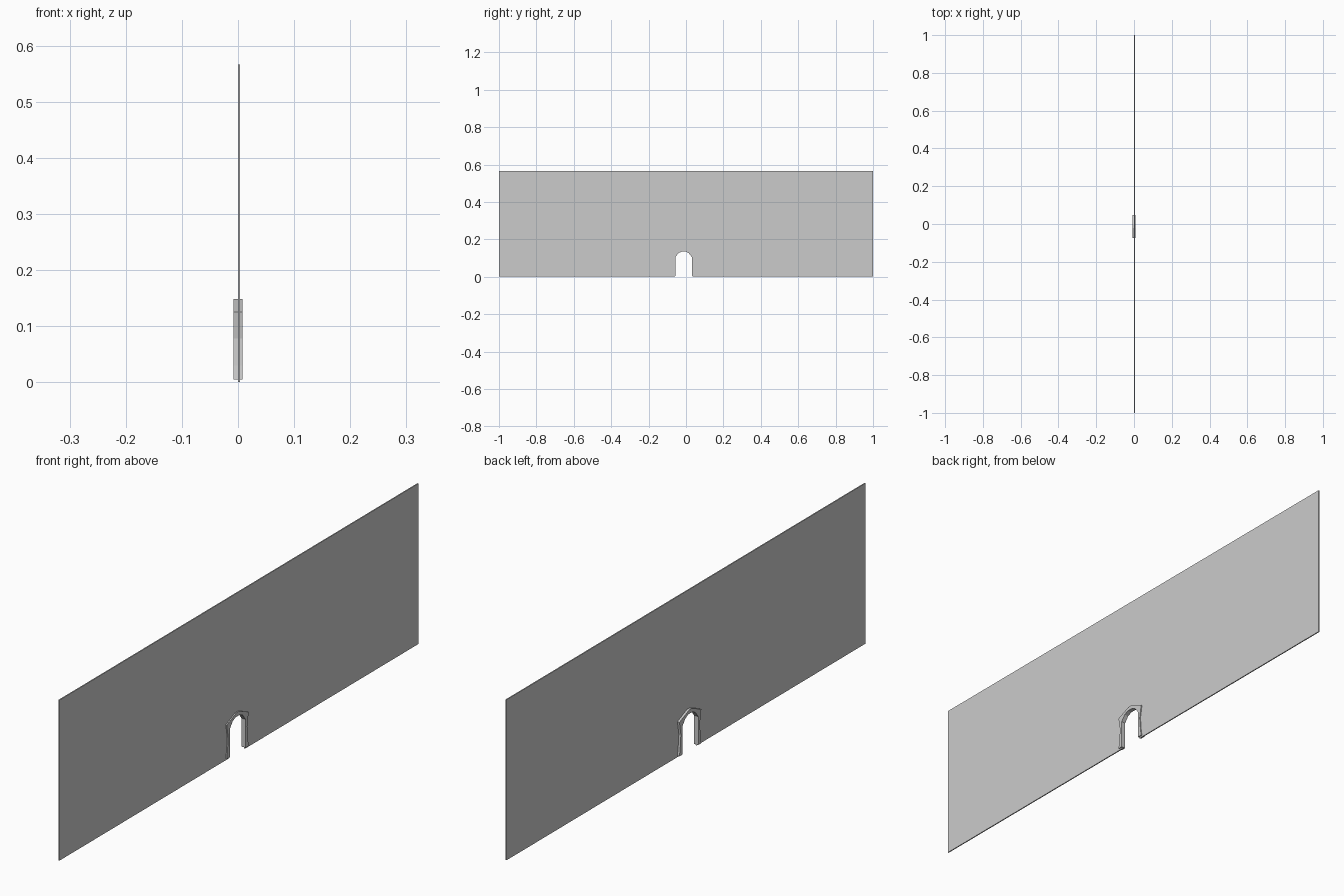
import bpy, bmesh

if "Cube" in bpy.data.objects:
    bpy.data.objects.remove(bpy.data.objects["Cube"])

CENTRE_Y = -0.013   # doorway axis


def mirrored(half):
    """Right half of an open profile (bottom to top) -> full profile, right to left."""
    pts = half + [(-y, z) for y, z in reversed(half) if y > 1e-6]
    return [(CENTRE_Y + y, z) for y, z in pts]


def finish(name, bm):
    bmesh.ops.recalc_face_normals(bm, faces=bm.faces[:])
    mesh = bpy.data.meshes.new(name)
    bm.to_mesh(mesh)
    bm.free()
    ob = bpy.data.objects.new(name, mesh)
    bpy.context.collection.objects.link(ob)
    return ob


def extrude_x(bm, depth):
    """Give flat faces a thickness along x."""
    out = bmesh.ops.extrude_face_region(bm, geom=bm.faces[:])
    verts = [v for v in out["geom"] if isinstance(v, bmesh.types.BMVert)]
    bmesh.ops.translate(bm, verts=verts, vec=(depth, 0, 0))


# Thin wall with an arched doorway cut up from the bottom edge
hole = mirrored([(0.047, 0.0), (0.047, 0.106), (0.030, 0.128), (0.013, 0.137)])
outline = [(-1, 0), (-1, 0.566), (1, 0.566), (1, 0)] + hole
bm = bmesh.new()
bm.faces.new([bm.verts.new((0.0, y, z)) for y, z in outline])
extrude_x(bm, 0.004)
bmesh.ops.triangulate(bm, faces=[f for f in bm.faces if len(f.verts) > 4])
finish("wall", bm)

# Door surround: waisted posts with flared feet and shoulders, gabled top
inner = mirrored([(0.044, 0.005), (0.044, 0.030), (0.044, 0.078),
                  (0.044, 0.105), (0.028, 0.126), (0.011, 0.134)])
outer = mirrored([(0.061, 0.005), (0.057, 0.030), (0.053, 0.078),
                  (0.061, 0.125), (0.033, 0.137), (0.007, 0.148)])
bm = bmesh.new()
vi = [bm.verts.new((-0.008, y, z)) for y, z in inner]
vo = [bm.verts.new((-0.008, y, z)) for y, z in outer]
for i in range(len(vi) - 1):
    bm.faces.new((vi[i], vo[i], vo[i + 1], vi[i + 1]))
extrude_x(bm, 0.016)
finish("door_surround", bm)
